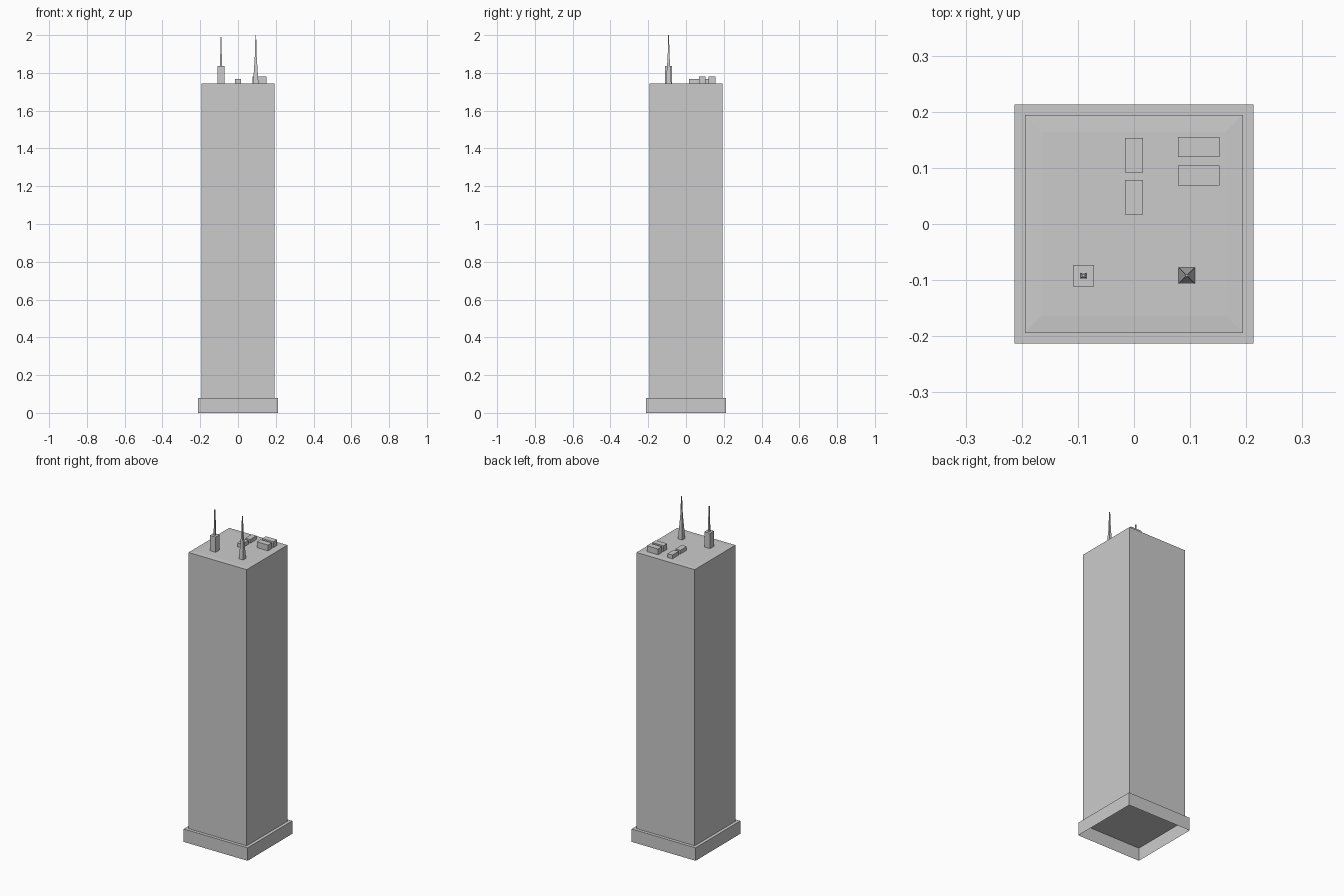
import bpy, bmesh

if "Cube" in bpy.data.objects:
    bpy.data.objects.remove(bpy.data.objects["Cube"])


def frustum_stack(name, cx, cy, levels, cap_bottom=True):
    """Square rings (half_x, half_y, z) joined by flat faces."""
    bm = bmesh.new()
    rings = []
    for hx, hy, z in levels:
        rings.append([bm.verts.new((cx + sx * hx, cy + sy * hy, z))
                      for sx, sy in ((-1, -1), (1, -1), (1, 1), (-1, 1))])
    for low, high in zip(rings, rings[1:]):
        for i in range(4):
            j = (i + 1) % 4
            bm.faces.new((low[i], low[j], high[j], high[i]))
    bm.faces.new(rings[-1])
    if cap_bottom:
        bm.faces.new(rings[0][::-1])
    mesh = bpy.data.meshes.new(name)
    bm.to_mesh(mesh)
    bm.free()
    obj = bpy.data.objects.new(name, mesh)
    bpy.context.collection.objects.link(obj)
    return obj


ROOF = 1.745

# Plinth: hollow from below
frustum_stack("base_plinth", 0, 0, [(0.213, 0.213, 0), (0.213, 0.213, 0.078)],
              cap_bottom=False)

# Tower shaft with a barely raised roof deck
frustum_stack("tower_shaft", 0, 0,
              [(0.194, 0.194, 0.078), (0.194, 0.194, ROOF - 0.002),
               (0.164, 0.164, ROOF)], cap_bottom=False)

# Rooftop units: two narrow low ones, two wide taller ones
for i, y in enumerate((0.0475, 0.1225)):
    frustum_stack(f"narrow_roof_unit_{i + 1}", 0, y,
                  [(0.016, 0.0305, ROOF - 0.002), (0.016, 0.0305, 1.768)])
for i, y in enumerate((0.0865, 0.137)):
    frustum_stack(f"wide_roof_unit_{i + 1}", 0.115, y,
                  [(0.037, 0.018, ROOF - 0.002), (0.037, 0.018, 1.78)])

# Left mast on a square pedestal
frustum_stack("mast_pedestal", -0.09, -0.092,
              [(0.019, 0.019, ROOF - 0.002), (0.019, 0.019, 1.837)])
frustum_stack("left_mast", -0.09, -0.092,
              [(0.005, 0.005, 1.837), (0.0025, 0.0025, 1.99)])

# Right mast: tapered foot running into a thin spire
frustum_stack("right_mast", 0.094, -0.092,
              [(0.0145, 0.0145, ROOF - 0.002), (0.005, 0.005, 1.888),
               (0.002, 0.002, 2.0)])
